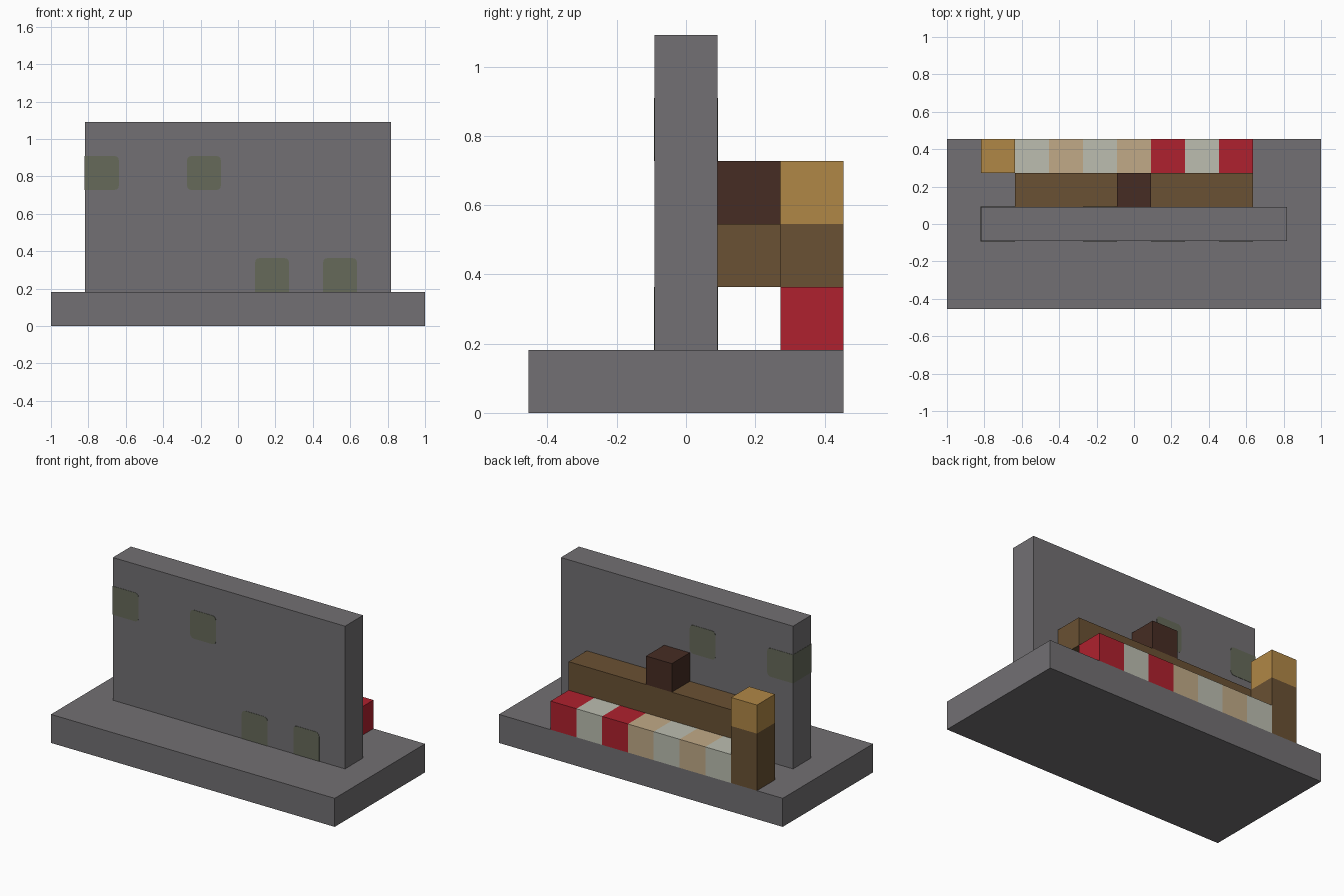
import bpy
import bmesh

cube = bpy.data.objects.get("Cube")
if cube:
    bpy.data.objects.remove(cube, do_unlink=True)

U = 2 / 11  # one block


def linear(c):
    c /= 255
    return c / 12.92 if c <= 0.04045 else ((c + 0.055) / 1.055) ** 2.4


def material(name, r, g, b):
    col = (linear(r), linear(g), linear(b), 1)
    m = bpy.data.materials.new(name)
    m.use_nodes = True
    m.diffuse_color = col
    bsdf = m.node_tree.nodes["Principled BSDF"]
    bsdf.inputs["Base Color"].default_value = col
    bsdf.inputs["Roughness"].default_value = 0.9
    return m


stone = material("stone grey", 114, 112, 115)
moss = material("moss green", 102, 106, 90)
wood = material("wood brown", 106, 81, 51)
dark = material("dark brown", 70, 44, 35)
gold = material("golden wood", 176, 135, 70)
red = material("red", 175, 33, 46)
white = material("off white", 188, 190, 176)
tan = material("tan", 193, 170, 135)


def block(name, mat, x, y, z, grow=0.0, round_edges=None):
    """Box from (min, max) ranges in block units, optionally rounding chosen edges."""
    ranges = (x, y, z)
    bm = bmesh.new()
    bmesh.ops.create_cube(bm, size=1)
    for v in bm.verts:
        for i, (lo, hi) in enumerate(ranges):
            v.co[i] = hi * U if v.co[i] > 0 else lo * U
    for v in bm.verts:
        if grow:
            v.co.y += grow if v.co.y > 0 else -grow
    if round_edges:
        edges = [e for e in bm.edges if round_edges(e)]
        bmesh.ops.bevel(bm, geom=edges, offset=0.025, segments=3,
                        profile=0.5, affect='EDGES')
    mesh = bpy.data.meshes.new(name)
    bm.to_mesh(mesh)
    bm.free()
    mesh.materials.append(mat)
    ob = bpy.data.objects.new(name, mesh)
    bpy.context.scene.collection.objects.link(ob)
    return ob


# Base slab and upright wall
block("base_slab", stone, (-5.5, 5.5), (-2.5, 2.5), (0, 1))
block("wall", stone, (-4.5, 4.5), (-.5, .5), (1, 6))


# Moss patches show on both wall faces, rounded where they meet bare stone
def inner_edge(e):
    a, b = (v.co for v in e.verts)
    along_y = abs(a.y - b.y) > 0.1
    return along_y and a.z > 1.01 * U and a.x > -4.49 * U


for i, (x, z) in enumerate([(-4.51, 4), (-1.5, 4), (.5, 1), (2.5, 1)]):
    right = round(x + 1.01, 1)
    block(f"moss_patch_{i + 1}", moss, (x, right), (-.5, .5), (z, z + 1),
          grow=0.002, round_edges=inner_edge)

# Shelf beam with a dark block on top
block("beam", wood, (-3.5, 3.5), (.5, 1.5), (2, 3))
block("dark_block", dark, (-.5, .5), (.5, 1.5), (3, 4))

# Post with a golden cap
block("post", wood, (-4.5, -3.5), (1.5, 2.5), (1, 3))
block("post_cap", gold, (-4.5, -3.5), (1.5, 2.5), (3, 4))

# Striped row of blocks along the back
for i, mat in enumerate([white, tan, white, tan, red, white, red]):
    block(f"row_block_{i + 1}", mat, (i - 3.5, i - 2.5), (1.5, 2.5), (1, 2))
